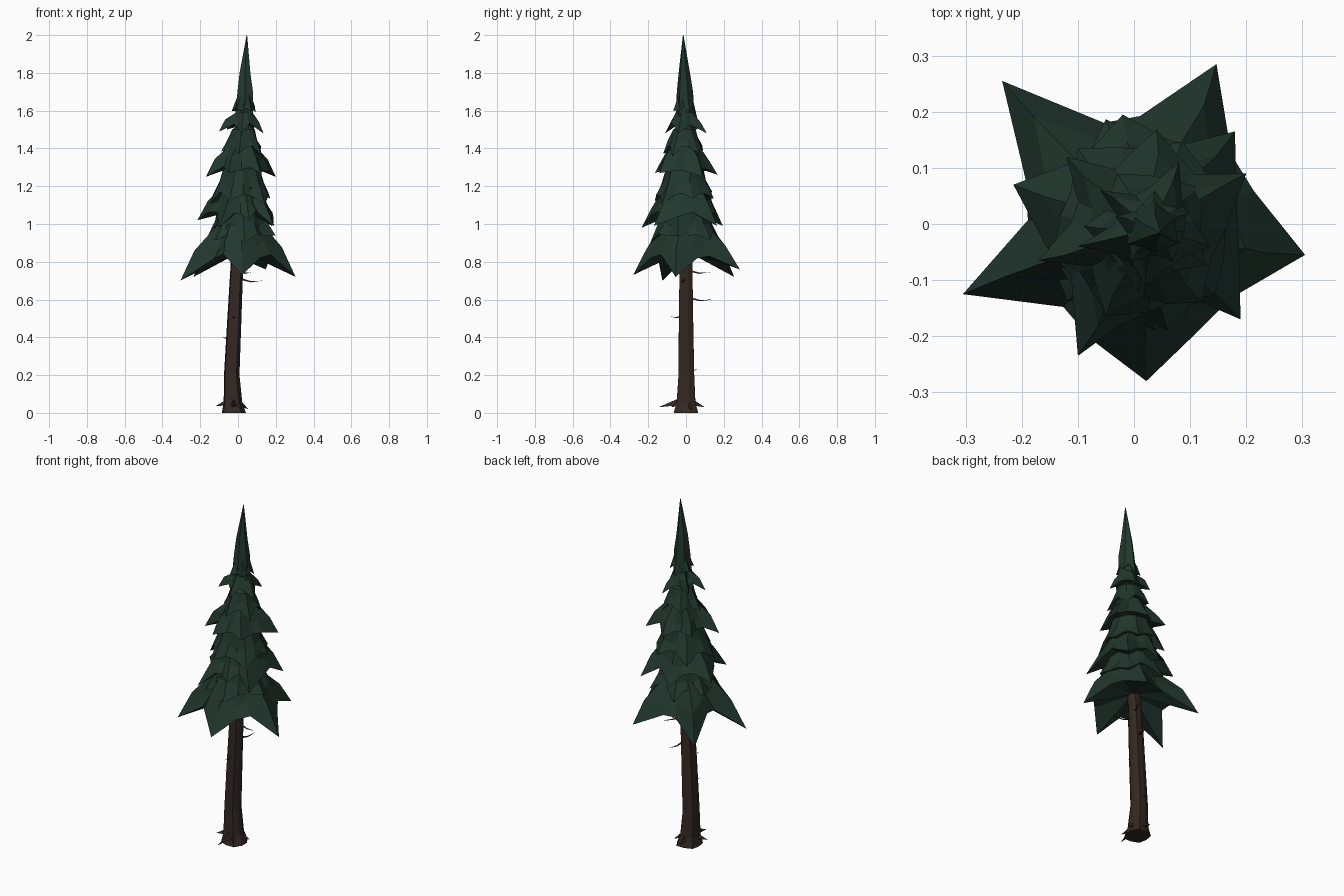
import bpy, math, random
from mathutils import Vector

if "Cube" in bpy.data.objects:
    bpy.data.objects.remove(bpy.data.objects["Cube"])

random.seed(4)


def material(name, rgb):
    m = bpy.data.materials.new(name)
    m.diffuse_color = (*rgb, 1)
    m.use_nodes = True
    m.node_tree.nodes["Principled BSDF"].inputs["Base Color"].default_value = m.diffuse_color
    return m


GREEN = material("needles", (0.015, 0.038, 0.027))
BARK = material("bark", (0.034, 0.021, 0.016))


def add(name, verts, faces, mat):
    me = bpy.data.meshes.new(name)
    me.from_pydata([tuple(v) for v in verts], [], faces)
    me.materials.append(mat)
    ob = bpy.data.objects.new(name, me)
    bpy.context.collection.objects.link(ob)
    return ob


def axis(z):
    """Centre line of the leaning tree."""
    return Vector((-0.035 + 0.043 * z, 0.002 - 0.007 * z, z))


def skin(rings, n):
    """Quads between successive rings of n points."""
    return [(k * n + i, k * n + (i + 1) % n, (k + 1) * n + (i + 1) % n, (k + 1) * n + i)
            for k in range(rings - 1) for i in range(n)]


def tube(name, rings, n, mat, rough=0.0):
    """Closed faceted tube from (centre, radius) rings."""
    verts = []
    for c, r in rings:
        for i in range(n):
            a = math.tau * (i + 0.5) / n
            q = r * (1 + (rough if i % 2 else -rough))
            verts.append((c[0] + q * math.cos(a), c[1] + q * math.sin(a), c[2]))
    faces = skin(len(rings), n)
    faces += [tuple(reversed(range(n))), tuple(range(len(verts) - n, len(verts)))]
    return add(name, verts, faces, mat)


def spike(name, pts, r):
    """Thin three-sided twig or root, tapering along pts to a point."""
    pts = [Vector(p) for p in pts]
    d = (pts[-1] - pts[0]).normalized()
    s = d.cross(Vector((0, 0, 1))).normalized()
    u = s.cross(d)
    verts = []
    for k, p in enumerate(pts[:-1]):
        q = r * (1 - k / (len(pts) - 1))
        verts += [p + q * (math.cos(a) * s + math.sin(a) * u)
                  for a in (math.pi / 2, math.pi * 7 / 6, math.pi * 11 / 6)]
    m = len(verts)
    verts.append(pts[-1])
    faces = skin(len(pts) - 1, 3) + [(m - 3 + i, m - 3 + (i + 1) % 3, m) for i in range(3)]
    add(name, verts, faces, BARK)


def tier(name, z_top, r_top, z_val, r_val, tips):
    """Skirt of drooping boughs: ridges run to the tips, folded valleys lie between."""
    c = axis(z_top)
    polar = sorted((math.atan2(y - c.y, x - c.x) % math.tau, math.hypot(x - c.x, y - c.y), z)
                   for x, y, z in tips)
    spokes = []
    for i, (a, r, z) in enumerate(polar):
        gap = (polar[(i + 1) % len(polar)][0] - a) % math.tau
        spokes.append((a, r, z, 0.76, 0.54))
        for t in (0.36, 0.64):
            spokes.append((a + gap * t, r_val * random.uniform(0.93, 1.07),
                           z_val + random.uniform(-0.015, 0.015), 0.78, random.uniform(0.3, 0.5)))
    n = len(spokes)
    verts = []
    for level in range(3):
        for a, r, z, fr, fz in spokes:
            if level == 0:
                rr, zz = r_top, z_top
            elif level == 1:
                rr, zz = r * fr, z + (z_top - z) * fz + random.uniform(-0.012, 0.012)
                a += random.uniform(-0.06, 0.06)
            else:
                rr, zz = r, z
            verts.append((c.x + rr * math.cos(a), c.y + rr * math.sin(a), zz))
    faces = [tuple(reversed(f)) for f in skin(3, n)]
    # peak on top and hollow underside
    verts += [(c.x, c.y, z_top + r_top * 0.7), (c.x, c.y, z_val + 0.03)]
    faces += [(i, (i + 1) % n, 3 * n) for i in range(n)]
    faces += [(2 * n + (i + 1) % n, 2 * n + i, 3 * n + 1) for i in range(n)]
    add(name, verts, faces, GREEN)


def round_tips(n, start, r, z):
    """Uneven ring of bough tips around the centre line."""
    c = axis(z)
    out = []
    for i in range(n):
        a = math.radians(start) + math.tau * i / n + random.uniform(-0.15, 0.15)
        q = r * random.uniform(0.92, 1.06)
        out.append((c.x + q * math.cos(a), c.y + q * math.sin(a), z + random.uniform(-0.02, 0.02)))
    return out


# trunk with flared foot
tube("trunk", [((-0.02, 0, 0), 0.07), ((-0.025, 0, 0.055), 0.054), ((-0.032, 0.002, 0.2), 0.045),
               ((-0.018, 0, 0.5), 0.041), ((-0.003, 0, 0.82), 0.036), (axis(1.4), 0.02)], 9, BARK, 0.06)

# root spikes
for i, (x, y, z) in enumerate([(-0.12, -0.03, 0.035), (0.055, 0.03, 0.02), (0.02, -0.08, 0.03),
                               (-0.03, -0.145, 0.03), (-0.03, 0.1, 0.03)]):
    c = Vector((-0.02, 0, 0.06))
    t = Vector((x, y, z))
    spike(f"root_{i}", [c.lerp(t, 0.3), c.lerp(t, 0.65), t], 0.022)

# dead twigs on the bare trunk
for i, (x, y, z) in enumerate([(0.13, -0.03, 0.70), (0.07, 0.13, 0.745), (0.02, 0.14, 0.60),
                               (-0.03, -0.085, 0.51), (-0.09, 0.0, 0.40), (-0.03, 0.065, 0.23)]):
    c = axis(z)
    c.z += 0.012
    t = Vector((x, y, z))
    mid = c.lerp(t, 0.55)
    mid.z -= 0.012
    spike(f"twig_{i}", [c, mid, t], 0.008)

# bough tiers, wide ones placed tip by tip
tier("boughs_1", 0.99, 0.13, 0.83, 0.205,
     [(-0.235, 0.255, 0.72), (0.147, 0.285, 0.76), (0.305, -0.055, 0.72),
      (0.022, -0.28, 0.73), (-0.305, -0.125, 0.70)])
tier("boughs_1_upper", 1.08, 0.12, 0.95, 0.16, round_tips(6, 45, 0.19, 0.92))
tier("boughs_2", 1.19, 0.115, 1.05, 0.165,
     [(0.18, 0.165, 0.99), (0.19, -0.17, 0.99), (0.06, -0.19, 1.02), (-0.1, -0.235, 0.98),
      (-0.215, 0.07, 1.02), (-0.02, 0.195, 0.99)])
tier("boughs_3", 1.29, 0.1, 1.16, 0.145, round_tips(6, 10, 0.175, 1.12))
tier("boughs_4", 1.41, 0.08, 1.29, 0.13,
     [(0.2, 0.09, 1.25), (0.12, -0.14, 1.27), (-0.05, -0.165, 1.27), (-0.17, -0.065, 1.25),
      (-0.12, 0.12, 1.28), (0.04, 0.168, 1.26)])
tier("boughs_5", 1.5, 0.06, 1.4, 0.09, round_tips(5, 40, 0.12, 1.37))
tier("boughs_6", 1.59, 0.045, 1.52, 0.07,
     [(0.135, -0.04, 1.48), (0.08, 0.11, 1.48), (-0.06, 0.06, 1.5), (-0.1, -0.04, 1.49), (0.02, -0.11, 1.48)])
tier("boughs_7", 1.69, 0.035, 1.61, 0.05, round_tips(5, 20, 0.072, 1.58))

# leader spire
tube("spire", [(axis(1.56), 0.05), (axis(1.7), 0.043), ((0.037, -0.012, 1.8), 0.03),
               ((0.047, -0.015, 2.0), 0.0015)], 6, GREEN, 0.1)
